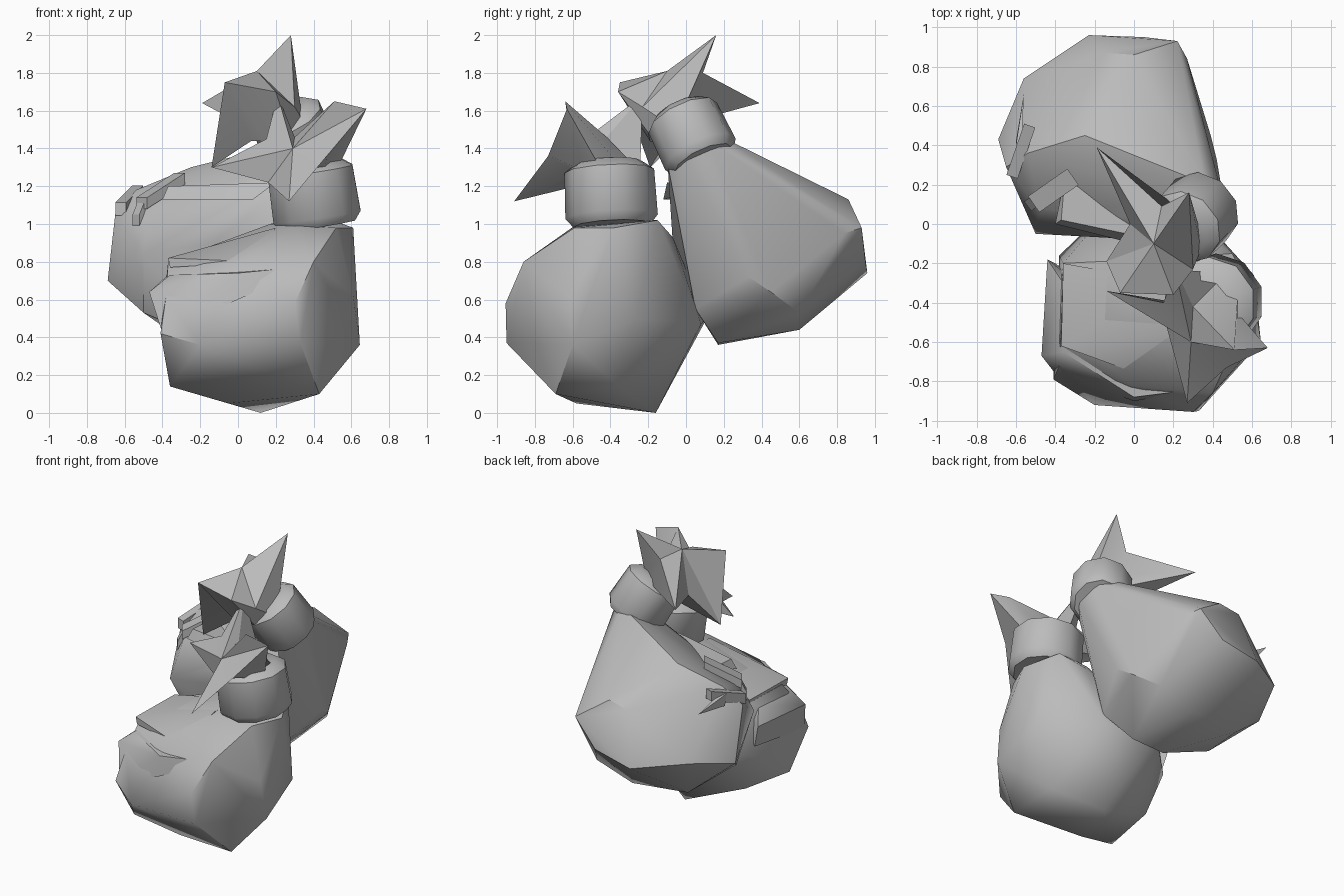
import bpy, bmesh, math
from mathutils import Vector

if "Cube" in bpy.data.objects:
    bpy.data.objects.remove(bpy.data.objects["Cube"])

grey = bpy.data.materials.new("grey_cloth")
grey.diffuse_color = (0.5, 0.5, 0.5, 1)
grey.use_nodes = True
grey.node_tree.nodes["Principled BSDF"].inputs["Base Color"].default_value = grey.diffuse_color


def finish(name, bm, angle=35):
    bmesh.ops.recalc_face_normals(bm, faces=bm.faces[:])
    me = bpy.data.meshes.new(name)
    bm.to_mesh(me)
    bm.free()
    ob = bpy.data.objects.new(name, me)
    bpy.context.collection.objects.link(ob)
    me.materials.append(grey)
    bpy.ops.object.select_all(action='DESELECT')
    ob.select_set(True)
    bpy.context.view_layer.objects.active = ob
    bpy.ops.object.shade_smooth_by_angle(angle=math.radians(angle))
    return ob


def hull(name, pts, angle=35):
    bm = bmesh.new()
    for p in pts:
        bm.verts.new(p)
    res = bmesh.ops.convex_hull(bm, input=bm.verts[:])
    junk = {g for g in res["geom_interior"] + res["geom_unused"]
            if isinstance(g, bmesh.types.BMVert)}
    bmesh.ops.delete(bm, geom=list(junk), context='VERTS')
    return finish(name, bm, angle)


def ring(centre, axis, r, n=8):
    rot = Vector((0, 0, 1)).rotation_difference(Vector(axis).normalized())
    return [Vector(centre) + rot @ Vector((r * math.cos(a), r * math.sin(a), 0))
            for a in (2 * math.pi * (i + .5) / n for i in range(n))]


def loft(name, rings, angle=35):
    bm = bmesh.new()
    loops = [[bm.verts.new(p) for p in r] for r in rings]
    for a, b in zip(loops, loops[1:]):
        for i in range(len(a)):
            j = (i + 1) % len(a)
            bm.faces.new((a[i], a[j], b[j], b[i]))
    bm.faces.new(loops[0])
    bm.faces.new(loops[-1])
    return finish(name, bm, angle)


def band(name, centre, axis, r, h):
    c, ax = Vector(centre), Vector(axis).normalized()
    steps = [(-.5, .84), (-.36, 1), (.36, .97), (.5, .7)]
    loft(name, [ring(c + ax * h * t, ax, r * k, 10) for t, k in steps], 42)


def flared_top(name, base, rim, centre):
    # neck loop opens into a pointed cloth rim with a middle point
    bm = bmesh.new()
    lo = [bm.verts.new(p) for p in base]
    hi = [bm.verts.new(p) for p in rim]
    mid = bm.verts.new(centre)
    n = len(rim)
    # turn the neck loop so that it lines up with the rim
    k = min(range(n), key=lambda s: sum((lo[(i + s) % n].co - hi[i].co).length for i in range(n)))
    lo = lo[k:] + lo[:k]
    for i in range(n):
        j = (i + 1) % n
        bm.faces.new((lo[i], lo[j], hi[j], hi[i]))
        bm.faces.new((hi[i], hi[j], mid))
    bm.faces.new(lo)
    finish(name, bm, 25)


def beam(name, a, b, w, h):
    a, b = Vector(a), Vector(b)
    side = (b - a).cross(Vector((0, 0, 1))).normalized() * w / 2
    up = Vector((0, 0, h / 2))
    hull(name, [p + s * side + t * up for p in (a, b) for s in (-1, 1) for t in (-1, 1)], 20)


# Front sack body
hull("front_sack_body", [
    (.12, -.16, 0), (-.05, -.58, .05), (-.36, -.65, .14), (-.3, -.24, .16), (.43, -.69, .1), (.4, -.35, .14),
    (-.2, -.92, .36), (.33, -.95, .37), (-.41, -.79, .42), (.645, -.6, .36), (.61, -.26, .5),
    (.3, .08, .47), (-.1, .11, .5), (-.38, -.16, .45),
    (-.38, -.72, .62), (.3, -.955, .58), (.61, -.62, .62), (.2, .04, .6),
    (-.37, -.55, .8), (-.36, -.2, .8), (0, -.82, .78), (.4, -.86, .8), (.62, -.42, .8), (.35, -.07, .93),
    (.17, -.4, 1.0), (.3, -.59, .99), (.52, -.59, .98), (.61, -.38, .98), (.5, -.15, 1.02), (.25, -.17, 1.02)], 47)
# Cloth folds that stick out on the left of the front sack
hull("front_sack_lower_fold", [
    (-.47, -.67, .64), (-.44, -.18, .66), (.4, -.83, .78), (0, -.88, .74), (-.36, -.3, .74),
    (-.36, -.65, .73), (-.4, -.76, .42), (-.4, -.2, .5), (0, -.9, .6)], 40)
hull("front_sack_upper_fold", [
    (-.37, -.62, .82), (-.36, -.2, .82), (-.36, -.62, .77), (-.36, -.2, .77),
    (.2, -.55, .98), (.2, -.3, .98), (.1, -.79, .8)], 40)

# Tie band directions
axis_a, axis_b = (-.15, -.05, 1), (-.38, -.4, .83)

# Back sack body, leaning backwards, with a flat right side and a bevelled lower rim
hull("back_sack_body", ring((.31, .06, 1.36), axis_b, .18) + [
    (.43, .22, 1.15), (.42, .33, .72), (.39, .45, .64), (.27, .84, .95), (.3, .05, .55),
    (.22, .93, .98), (.28, .6, .53), (.25, .11, .52), (.15, .65, 1.2), (0, .86, 1.13), (.05, .95, .8),
    (-.15, .87, 1.1), (-.23, .96, .74), (-.56, .74, .78), (-.69, .43, .7), (-.65, .29, 1.05), (-.54, .36, 1.18),
    (-.25, .45, 1.3), (0, .38, 1.34), (-.1, .17, .36), (.15, .17, .37), (0, .6, .44),
    (-.4, .55, .46), (-.5, .15, .53), (-.5, -.05, .84), (-.13, -.07, .9), (-.48, .08, 1.08)], 32)
# Fold across the upper front of the back sack
hull("back_sack_fold", [
    (-.37, .02, 1.2), (.2, -.1, 1.22), (.08, -.12, 1.13), (-.4, 0, 1.13), (-.35, .25, 1.2), (.15, .1, 1.2)], 30)

# Tie bands
band("front_tie_band", (.4, -.4, 1.16), axis_a, .245, .34)
band("back_tie_band", (.3, .03, 1.465), axis_b, .205, .32)

# Flared cloth above the bands
flared_top("front_sack_top", ring((.38, -.4, 1.28), axis_a, .16, 9), [
    (.68, -.63, 1.61), (.51, -.64, 1.65), (.3, -.42, 1.46), (.21, -.23, 1.68), (.15, -.4, 1.45),
    (-.14, -.34, 1.3), (.16, -.5, 1.22), (.27, -.91, 1.12), (.47, -.73, 1.36)], (.29, -.6, 1.4))
flared_top("back_sack_top", ring((.2, -.06, 1.52), axis_b, .16), [
    (.28, .16, 2.0), (.14, .09, 1.8), (-.19, .39, 1.64), (-.02, 0, 1.55),
    (-.14, -.19, 1.3), (-.07, -.35, 1.75), (.2, -.36, 1.7), (.3, -.23, 1.62)], (.1, -.1, 1.81))

# Loose cord ends on the left of the back sack
beam("cord_end_front", (-.51, .1, 1.11), (-.31, .24, 1.24), .1, .06)
beam("cord_end_side", (-.62, .24, 1.08), (-.53, .5, 1.17), .06, .07)
beam("cord_loop_low", (-.54, .09, 1.02), (-.5, .12, 1.12), .06, .06)
hull("cord_tail", [(-.56, .66, 1.1), (-.6, .4, 1.16), (-.57, .4, 1.17), (-.6, .42, 1.08)], 20)
